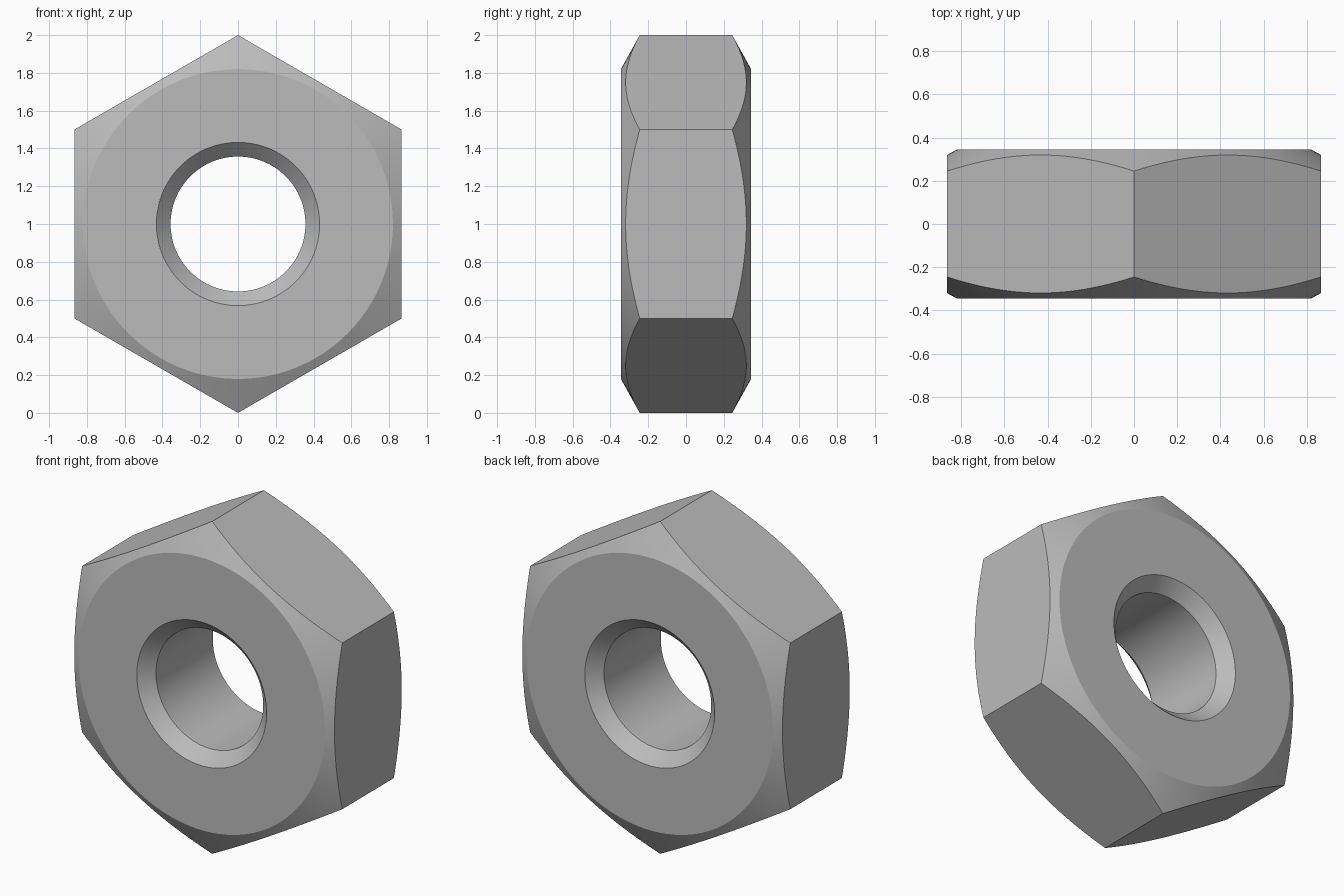
import bpy, bmesh, math

if "Cube" in bpy.data.objects:
    bpy.data.objects.remove(bpy.data.objects["Cube"], do_unlink=True)

SEGMENTS = 144            # multiple of 12, so every hexagon corner gets a vertex
HALF = 0.345              # half thickness
BORE, SINK = 0.357, 0.432  # hole radius and countersink rim
FLAT = 0.82               # rim of the flat annular face
SLOPE = (HALF - 0.245) / (1 - FLAT)
APOTHEM = math.cos(math.pi / 6)

steel = bpy.data.materials.new("steel_grey")
steel.use_nodes = True
colour = (0.5, 0.5, 0.5, 1)
steel.diffuse_color = colour
steel.node_tree.nodes["Principled BSDF"].inputs["Base Color"].default_value = colour


def section(angle):
    """Closed cross-section (radius, y) of the nut at an angle around the hole."""
    side = (angle - math.pi / 2) % (math.pi / 3) - math.pi / 6
    outer = APOTHEM / math.cos(side)
    edge = HALF - (outer - FLAT) * SLOPE
    back = [(BORE, HALF - (SINK - BORE)), (SINK, HALF), (FLAT, HALF), (outer, edge)]
    return back + [(r, -y) for r, y in reversed(back)]


# Sweep the section around the hole axis
bm = bmesh.new()
rings = []
for i in range(SEGMENTS):
    a = math.tau * i / SEGMENTS
    rings.append([bm.verts.new((r * math.cos(a), y, 1 + r * math.sin(a)))
                  for r, y in section(a)])
for i, ring in enumerate(rings):
    following = rings[(i + 1) % SEGMENTS]
    for j in range(len(ring)):
        k = (j + 1) % len(ring)
        bm.faces.new((ring[j], ring[k], following[k], following[j]))
bmesh.ops.recalc_face_normals(bm, faces=bm.faces)

mesh = bpy.data.meshes.new("hex_nut")
bm.to_mesh(mesh)
bm.free()
mesh.materials.append(steel)
nut = bpy.data.objects.new("hex_nut", mesh)
bpy.context.collection.objects.link(nut)

# Round bore and chamfers, crisp edges
bpy.ops.object.select_all(action='DESELECT')
nut.select_set(True)
bpy.context.view_layer.objects.active = nut
bpy.ops.object.shade_smooth_by_angle(angle=math.radians(20))
